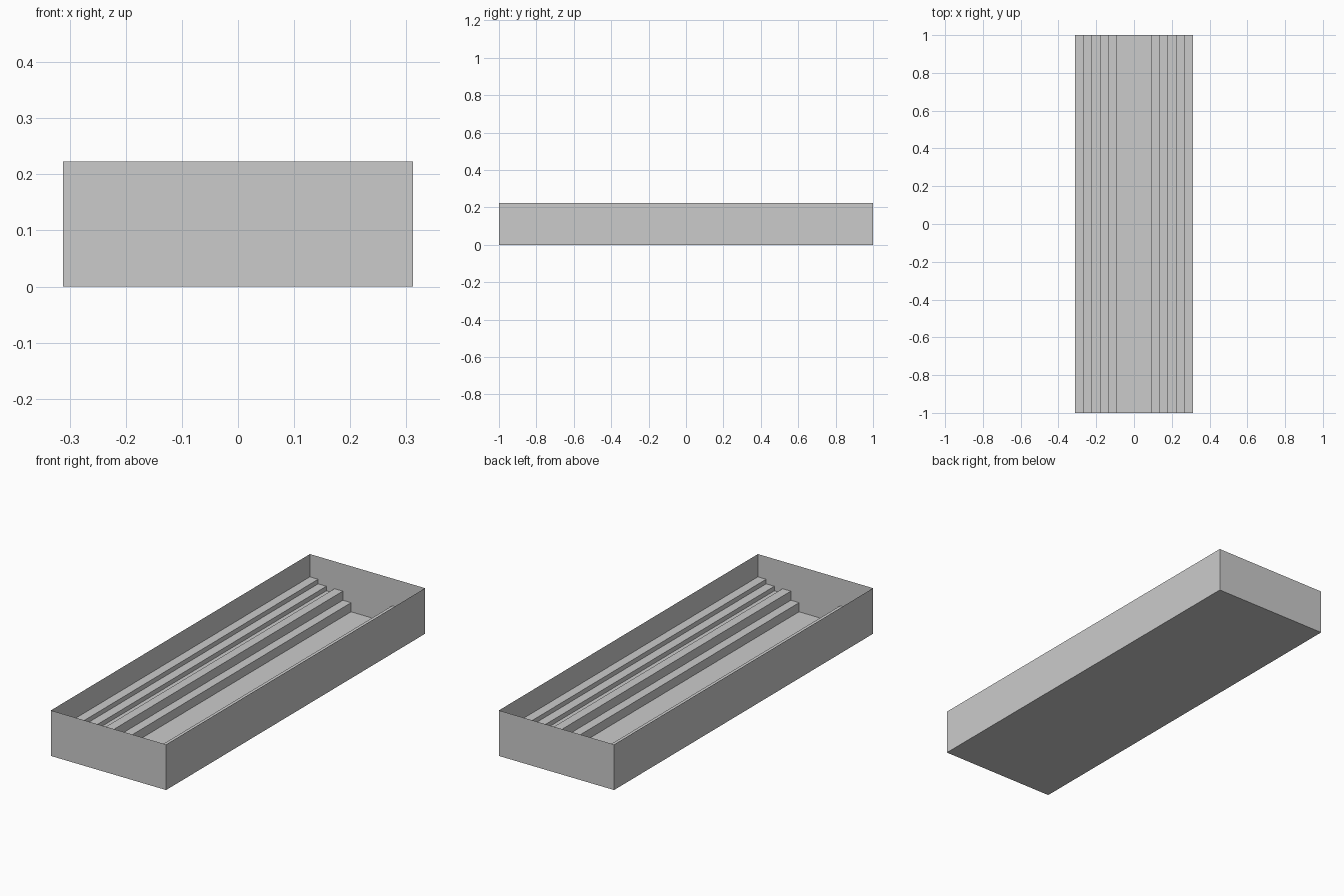
import bpy

if "Cube" in bpy.data.objects:
    bpy.data.objects.remove(bpy.data.objects["Cube"])

U = 0.3115 / 7            # module shared by the steps and walls
HALF_X, HALF_Y, HEIGHT = 7 * U, 1.0, 5 * U


def make_object(name, verts, faces):
    mesh = bpy.data.meshes.new(name)
    mesh.from_pydata(verts, [], faces)
    mesh.update()
    obj = bpy.data.objects.new(name, mesh)
    bpy.context.collection.objects.link(obj)
    return obj


# Open-topped tray: one floor and four sheet-thin walls
corners = [(-HALF_X, -HALF_Y), (HALF_X, -HALF_Y), (HALF_X, HALF_Y), (-HALF_X, HALF_Y)]
verts = [(x, y, z) for z in (0, HEIGHT) for x, y in corners]
walls = [(i, (i + 1) % 4, (i + 1) % 4 + 4, i + 4) for i in range(4)]
make_object("tray_shell", verts, [(3, 2, 1, 0)] + walls)

# Stepped side terrace: tread heights from the outer wall to the centre lane
heights = [2.5, 2, 1.5, 2, 1]
profile = []
for i, h in enumerate(heights):
    profile += [(-HALF_X + i * U, h * U), (-HALF_X + (i + 1) * U, h * U)]
profile.append((-HALF_X + len(heights) * U, 0))

verts = [(x, y, z) for x, z in profile for y in (-HALF_Y, HALF_Y)]
faces = [(2 * i, 2 * i + 2, 2 * i + 3, 2 * i + 1) for i in range(len(profile) - 1)]
terrace = make_object("side_terraces", verts, faces)

# Matching terrace on the other side
mirror = terrace.modifiers.new("mirror_sides", 'MIRROR')
mirror.use_axis[0] = True
mirror.use_mirror_merge = False
